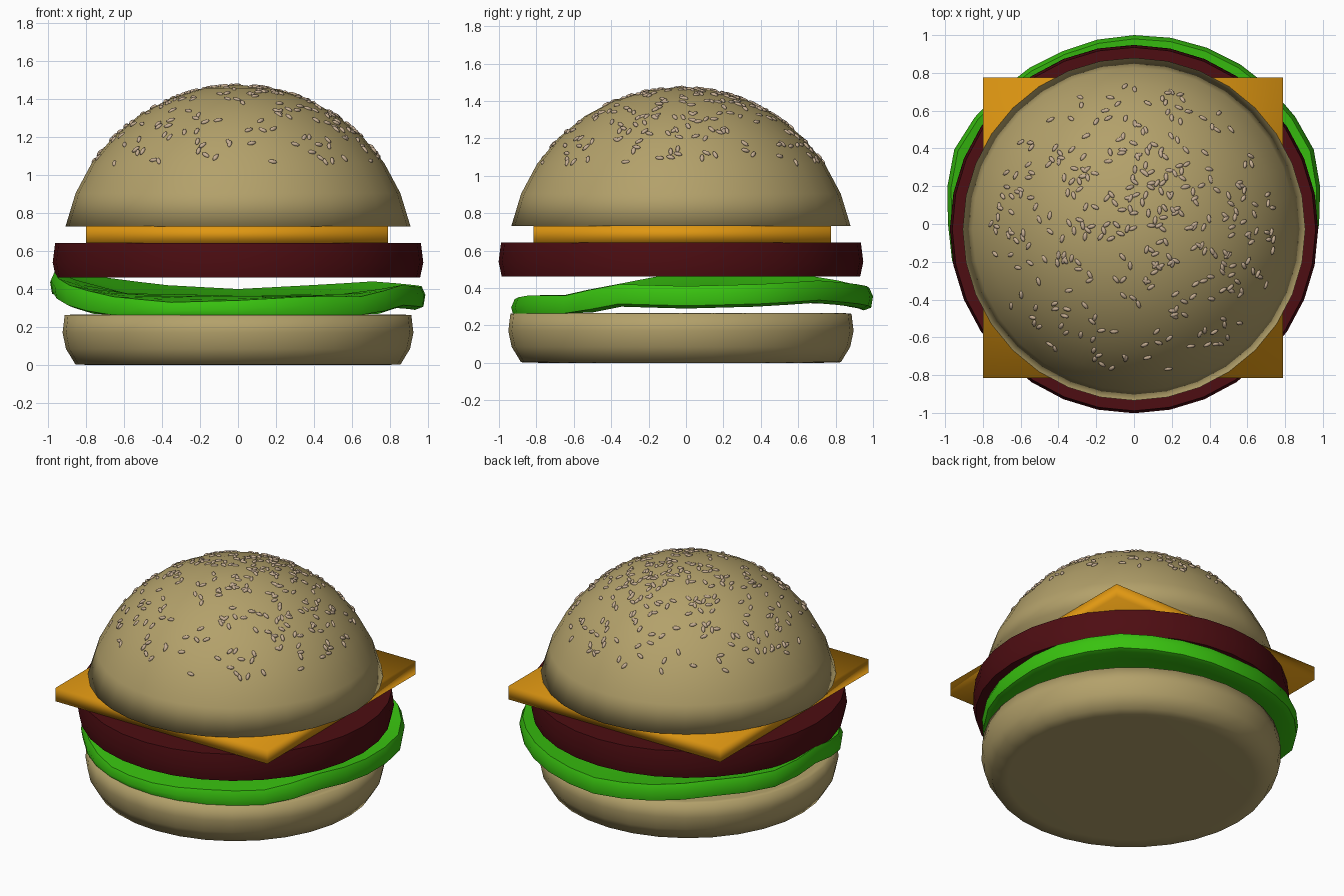
import bpy, bmesh, math, random
from mathutils import Vector, Matrix

old = bpy.data.objects.get("Cube")
if old:
    bpy.data.objects.remove(old, do_unlink=True)

SEGMENTS = 32
CENTRE_Y = -0.027
random.seed(7)


def material(name, rgb):
    m = bpy.data.materials.new(name)
    m.use_nodes = True
    m.diffuse_color = (*rgb, 1)
    m.node_tree.nodes["Principled BSDF"].inputs["Base Color"].default_value = (*rgb, 1)
    return m


bun_tan = material("bun tan", (0.45, 0.355, 0.145))
cheese_orange = material("cheese orange", (0.74, 0.31, 0.006))
patty_brown = material("patty dark red", (0.075, 0.004, 0.006))
lettuce_green = material("lettuce green", (0.04, 0.54, 0.005))
seed_cream = material("seed cream", (0.56, 0.42, 0.29))


def finish(bm, name, mat, sharp_angle=None):
    """Turn a bmesh into a smooth object, optionally keeping sharp edges."""
    bmesh.ops.recalc_face_normals(bm, faces=bm.faces)
    mesh = bpy.data.meshes.new(name)
    bm.to_mesh(mesh)
    bm.free()
    mesh.materials.append(mat)
    obj = bpy.data.objects.new(name, mesh)
    bpy.context.collection.objects.link(obj)
    bpy.ops.object.select_all(action='DESELECT')
    obj.select_set(True)
    bpy.context.view_layer.objects.active = obj
    if sharp_angle is None:
        bpy.ops.object.shade_smooth()
    else:
        bpy.ops.object.shade_smooth_by_angle(angle=math.radians(sharp_angle))
    return obj


def ring_surface(rows, bottom, top):
    """Closed surface through rings of points, capped by two poles."""
    bm = bmesh.new()
    rings = [[bm.verts.new(p) for p in row] for row in rows]
    low, high = bm.verts.new(bottom), bm.verts.new(top)
    n = len(rings[0])
    for i in range(n):
        j = (i + 1) % n
        bm.faces.new((low, rings[0][j], rings[0][i]))
        bm.faces.new((high, rings[-1][i], rings[-1][j]))
        for a, b in zip(rings, rings[1:]):
            bm.faces.new((a[i], a[j], b[j], b[i]))
    return bm


def lathe(name, profile, z_low, z_high, mat, sharp_angle=None):
    angles = [math.tau * i / SEGMENTS for i in range(SEGMENTS)]
    rows = [[(r * math.cos(a), r * math.sin(a) + CENTRE_Y, z) for a in angles]
            for r, z in profile]
    bm = ring_surface(rows, (0, CENTRE_Y, z_low), (0, CENTRE_Y, z_high))
    return finish(bm, name, mat, sharp_angle)


# Bottom bun: rounded under-edge and a flat top
lathe("bottom_bun", [(0.76, 0), (0.855, 0.003), (0.905, 0.085), (0.923, 0.17),
                     (0.912, 0.262), (0.88, 0.265)], 0, 0.265, bun_tan)

# Patty
lathe("patty", [(0.958, 0.46), (0.975, 0.54), (0.962, 0.642)],
      0.46, 0.642, patty_brown, 40)

# Top bun: slice of a sphere, cut just above its equator
DOME_R = 0.925
STEP = math.pi / 16
DOME_Z = 0.73 - DOME_R * math.sin(STEP)
dome = [(DOME_R * math.cos(k * STEP), DOME_Z + DOME_R * math.sin(k * STEP))
        for k in range(1, 8)]
lathe("top_bun", dome, 0.73, DOME_Z + DOME_R, bun_tan)

# Cheese slice
bm = bmesh.new()
bmesh.ops.create_cube(bm, size=1, matrix=Matrix.Translation((-0.005, -0.02, 0.686))
                      @ Matrix.Diagonal((1.59, 1.59, 0.09, 1)))
finish(bm, "cheese_slice", cheese_orange)

# Lettuce leaf: thick sheet whose rim height and reach vary around the circle
rim_height = [.41, .42, .44, .42, .40, .42, .46, .47, .49, .42, .36, .33, .34, .36, .36, .42]
rim_reach = [.98, 1.03, 1.02, 1.01, 1, .99, 1, 1.03, .985, .98, .95, .94, .935, .93, .93, .95]


def around(values, t):
    """Smoothly interpolated value at turn fraction t."""
    n = len(values)
    i, f = divmod(t * n, 1)
    i = int(i)
    f = f * f * (3 - 2 * f)
    return values[i % n] * (1 - f) + values[(i + 1) % n] * f


LEAF_Z = 0.365
# reach fraction, share of rim height, drop below the upper surface
leaf_section = [(0.6, 0.1, 0.05), (0.85, 0.65, 0.07), (0.95, 1, 0.12), (0.99, 1, 0.105),
                (1, 1, 0.045), (0.98, 1, 0), (0.86, 0.65, 0), (0.6, 0.1, 0)]
rows = []
for reach, share, drop in leaf_section:
    row = []
    for i in range(SEGMENTS):
        t = i / SEGMENTS
        r = around(rim_reach, t) * reach
        z = LEAF_Z * (1 - share) + around(rim_height, t) * share - drop
        a = math.tau * t
        row.append((r * math.cos(a), r * math.sin(a), max(z, 0.264)))
    rows.append(row)
finish(ring_surface(rows, (0, 0, LEAF_Z - 0.05), (0, 0, LEAF_Z)),
       "lettuce_leaf", lettuce_green, 50)

# Sesame seeds scattered over the dome, each lying along the surface
bm = bmesh.new()
for _ in range(340):
    r = 0.77 * random.random() ** 0.55
    a = random.uniform(0, math.tau)
    normal = Vector((r * math.cos(a), r * math.sin(a), math.sqrt(DOME_R ** 2 - r * r)))
    place = Vector((0, CENTRE_Y, DOME_Z)) + normal * 0.997
    turn = normal.to_track_quat('Z', 'Y').to_matrix().to_4x4()
    spin = Matrix.Rotation(random.uniform(0, math.tau), 4, 'Z')
    bmesh.ops.create_uvsphere(bm, u_segments=8, v_segments=6, radius=1,
                              matrix=Matrix.Translation(place) @ turn @ spin
                              @ Matrix.Diagonal((0.024, 0.0115, 0.010, 1)))
finish(bm, "sesame_seeds", seed_cream)
